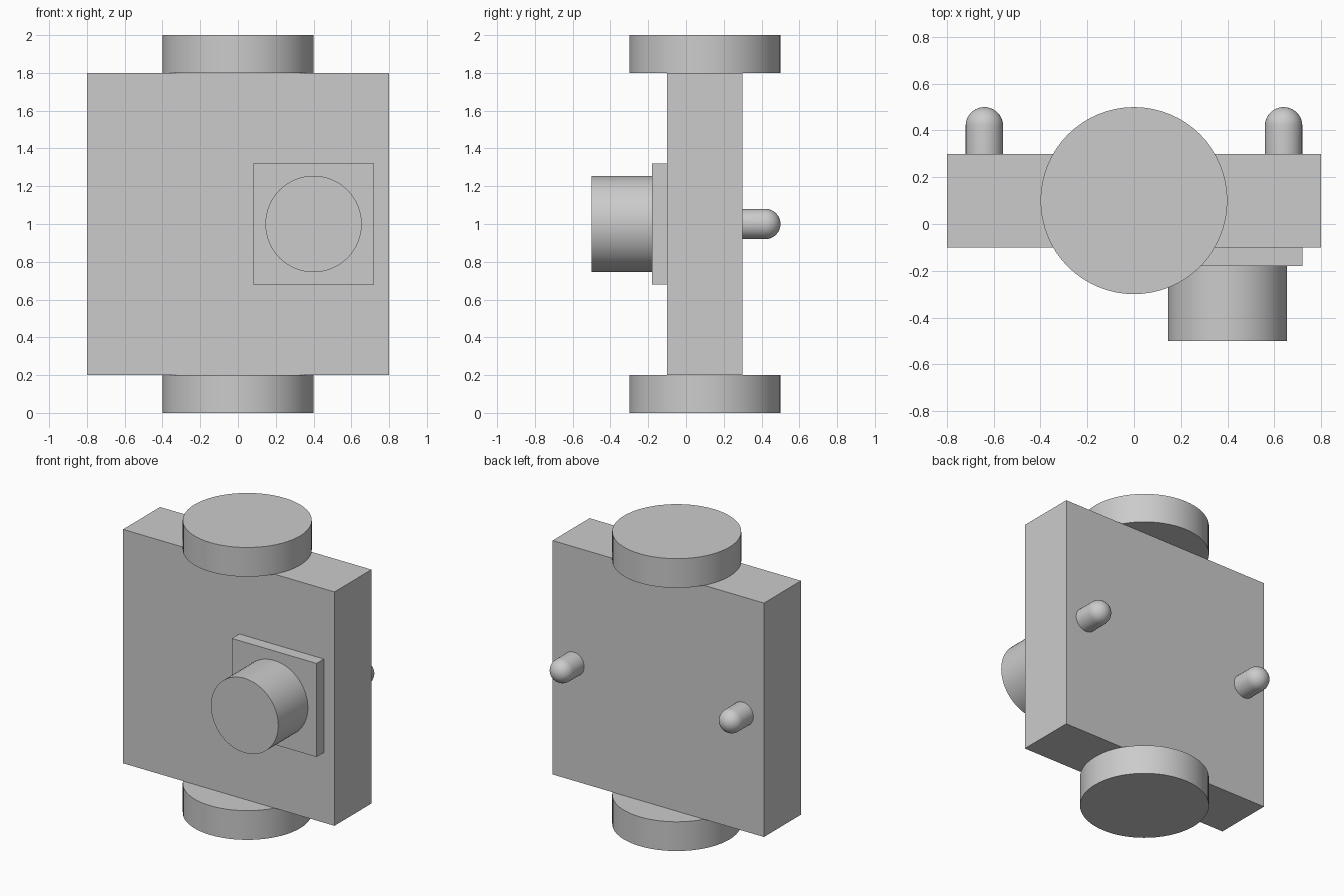
import bpy
import bmesh
from math import sin, cos, pi, radians
from mathutils import Matrix

if "Cube" in bpy.data.objects:
    bpy.data.objects.remove(bpy.data.objects["Cube"], do_unlink=True)

grey = bpy.data.materials.new("light grey")
grey.use_nodes = True
colour = (0.6, 0.6, 0.6, 1)
grey.diffuse_color = colour
grey.node_tree.nodes["Principled BSDF"].inputs["Base Color"].default_value = colour


def finish(bm, name, smooth=False):
    bmesh.ops.recalc_face_normals(bm, faces=bm.faces)
    mesh = bpy.data.meshes.new(name)
    bm.to_mesh(mesh)
    bm.free()
    mesh.materials.append(grey)
    obj = bpy.data.objects.new(name, mesh)
    bpy.context.collection.objects.link(obj)
    if smooth:
        bpy.ops.object.select_all(action="DESELECT")
        obj.select_set(True)
        bpy.context.view_layer.objects.active = obj
        bpy.ops.object.shade_smooth_by_angle(angle=radians(30))
    return obj


def box(name, low, high):
    bm = bmesh.new()
    size = [b - a for a, b in zip(low, high)]
    middle = [(a + b) / 2 for a, b in zip(low, high)]
    bmesh.ops.create_cube(bm, size=1, matrix=Matrix.Translation(middle) @ Matrix.Diagonal((*size, 1)))
    return finish(bm, name)


def lathe(name, profile, base, tilt=0, sides=64):
    """Spin (radius, height) points about z, then tilt about x and move to base."""
    bm = bmesh.new()
    verts = [bm.verts.new((r, 0, h)) for r, h in profile]
    edges = [bm.edges.new(pair) for pair in zip(verts, verts[1:])]
    bmesh.ops.spin(bm, geom=verts + edges, cent=(0, 0, 0), axis=(0, 0, 1),
                   angle=2 * pi, steps=sides, use_merge=True)
    bmesh.ops.remove_doubles(bm, verts=bm.verts, dist=0.0001)
    bm.transform(Matrix.Translation(base) @ Matrix.Rotation(tilt, 4, "X"))
    return finish(bm, name, smooth=True)


def cylinder_profile(radius, height):
    return [(0, 0), (radius, 0), (radius, height), (0, height)]


# Slab body with a disc below and above
box("body", (-0.8, -0.1, 0.2), (0.8, 0.3, 1.8))
for name, z in (("bottom_disc", 0), ("top_disc", 1.8)):
    lathe(name, cylinder_profile(0.4, 0.2), (0, 0.1, z))

# Square plate and round knob on the front
box("knob_plate", (0.08, -0.18, 0.68), (0.72, -0.1, 1.32))
lathe("knob", cylinder_profile(0.255, 0.32), (0.4, -0.18, 1), tilt=pi / 2)

# Round-ended pins on the back
pin_radius, dome_steps = 0.08, 10
dome = [(pin_radius * cos(a), 0.12 + pin_radius * sin(a))
        for a in (pi / 2 * i / dome_steps for i in range(dome_steps))]
pin_profile = [(0, 0), (pin_radius, 0)] + dome + [(0, 0.2)]
for name, side in (("left_pin", 1), ("right_pin", -1)):
    lathe(name, pin_profile, (side * 0.64, 0.3, 1), tilt=-pi / 2, sides=32)
